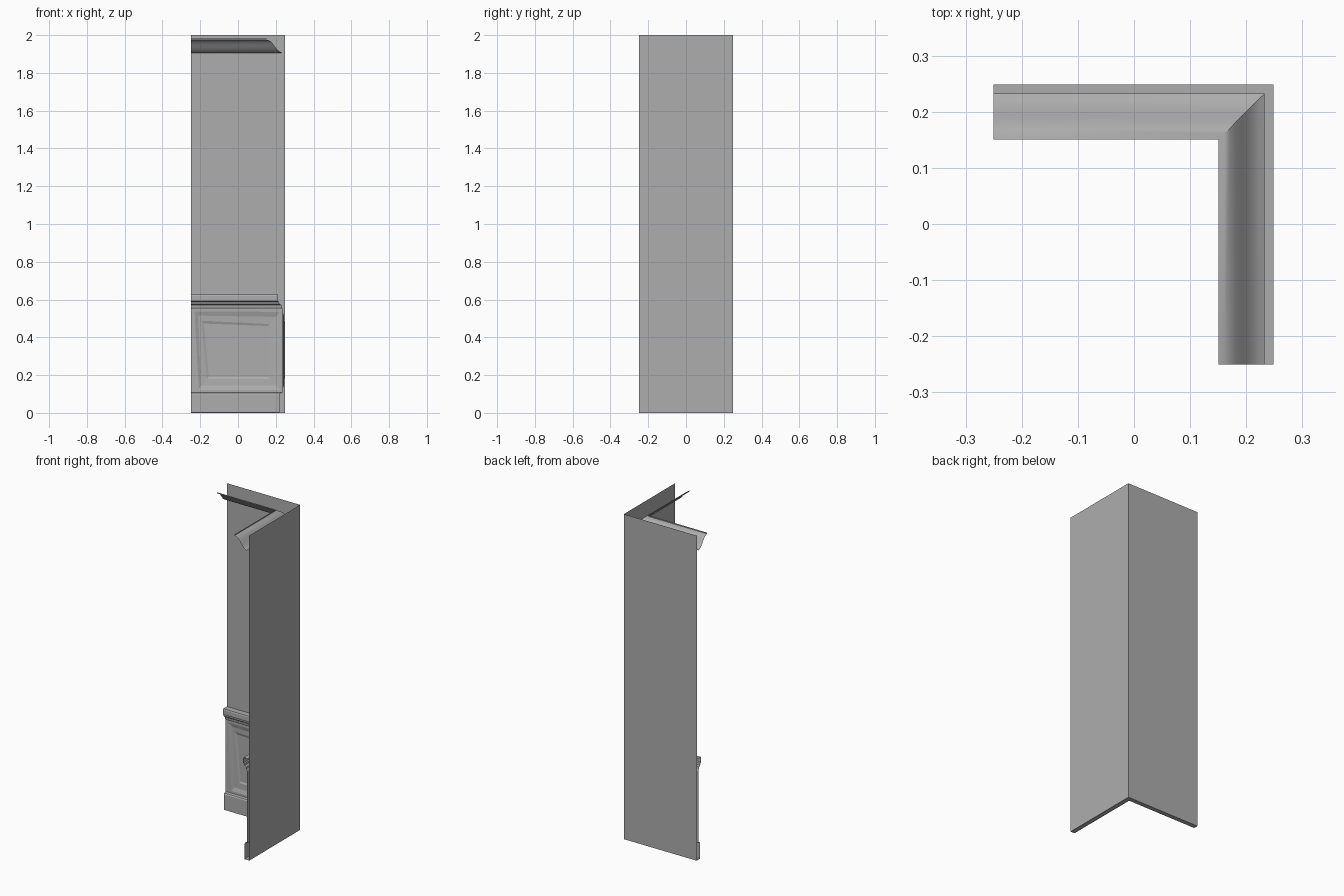
import bpy, bmesh, math

cube = bpy.data.objects.get("Cube")
if cube:
    bpy.data.objects.remove(cube, do_unlink=True)

WALL = 0.249      # wall planes sit at x = WALL and y = WALL
END = -0.25       # free ends of both walls
TOP = 2.0

# Single plaster colour
plaster = bpy.data.materials.new("grey plaster")
plaster.use_nodes = True
grey = (0.42, 0.42, 0.42, 1)
plaster.diffuse_color = grey
plaster.node_tree.nodes["Principled BSDF"].inputs["Base Color"].default_value = grey


def finish(name, bm, smooth=False):
    mesh = bpy.data.meshes.new(name)
    bm.to_mesh(mesh)
    bm.free()
    mesh.materials.append(plaster)
    obj = bpy.data.objects.new(name, mesh)
    bpy.context.collection.objects.link(obj)
    if smooth:
        bpy.ops.object.select_all(action='DESELECT')
        obj.select_set(True)
        bpy.context.view_layer.objects.active = obj
        bpy.ops.object.shade_smooth_by_angle(angle=math.radians(30))
    return obj


def corner_sweep(name, profile, smooth=False):
    """Sweep a (depth from wall, height) profile round the mitred corner."""
    bm = bmesh.new()
    rows = []
    for d, z in profile:
        w = WALL - d
        path = ((END, w), (w, w), (w, END))
        rows.append([bm.verts.new((x, y, z)) for x, y in path])
    for low, high in zip(rows, rows[1:]):
        for i in range(2):
            bm.faces.new((low[i], low[i + 1], high[i + 1], high[i]))
    return finish(name, bm, smooth)


def wall_panel(name, rings, on_right):
    """Bridge quad rings of (depth, four (along, height) corners)."""
    bm = bmesh.new()
    loops = []
    for d, corners in rings:
        w = WALL - d
        loops.append([bm.verts.new((w, u, z) if on_right else (u, w, z))
                      for u, z in corners])
    for a, b in zip(loops, loops[1:]):
        for i in range(4):
            j = (i + 1) % 4
            bm.faces.new((a[i], a[j], b[j], b[i]))
    bm.faces.new(loops[-1])
    if on_right:
        bmesh.ops.reverse_faces(bm, faces=bm.faces)
    return finish(name, bm)


# Two thin walls meeting at the corner
corner_sweep("walls", [(0, 0), (0, TOP)])

# Crown moulding: open curved sheet with a narrow upper lip
crown = [(0.016, 1.905)]
for i in range(1, 9):
    t = i / 8
    crown.append((0.016 + 0.082 * t,
                  1.905 + 0.07 * t + 0.007 * math.sin(2 * math.pi * t + math.pi)
                  + 0.004 * math.sin(math.pi * t)))
crown.append((0.098, 1.982))
corner_sweep("crown_moulding", crown, True)

# Skirting board
corner_sweep("skirting_board", [(0, 0.002), (0.03, 0.002), (0.03, 0.097),
                                (0.026, 0.104), (0.013, 0.108)])

# Stepped rail capping the panelling
corner_sweep("dado_rail", [(0.012, 0.548), (0.018, 0.558), (0.02, 0.57),
                           (0.03, 0.577), (0.032, 0.588), (0.039, 0.592),
                           (0.039, 0.62), (0.036, 0.626), (0, 0.626)])

# Recessed panels, one on each wall; corners run from lower left anticlockwise
FACE = 0.013
edge = WALL - FACE
rings = [
    (FACE, [(END, 0.104), (edge, 0.104), (edge, 0.55), (END, 0.55)]),
    (FACE, [(-0.208, 0.122), (0.222, 0.122), (0.222, 0.535), (-0.23, 0.537)]),
    (0.006, [(-0.197, 0.145), (0.2, 0.145), (0.2, 0.508), (-0.21, 0.515)]),
    (0.005, [(-0.165, 0.18), (0.168, 0.18), (0.168, 0.47), (-0.195, 0.488)]),
    (0.0008, [(-0.155, 0.19), (0.158, 0.19), (0.158, 0.46), (-0.18, 0.473)]),
]
wall_panel("back_panel", rings, False)
wall_panel("right_side_panel", rings, True)
